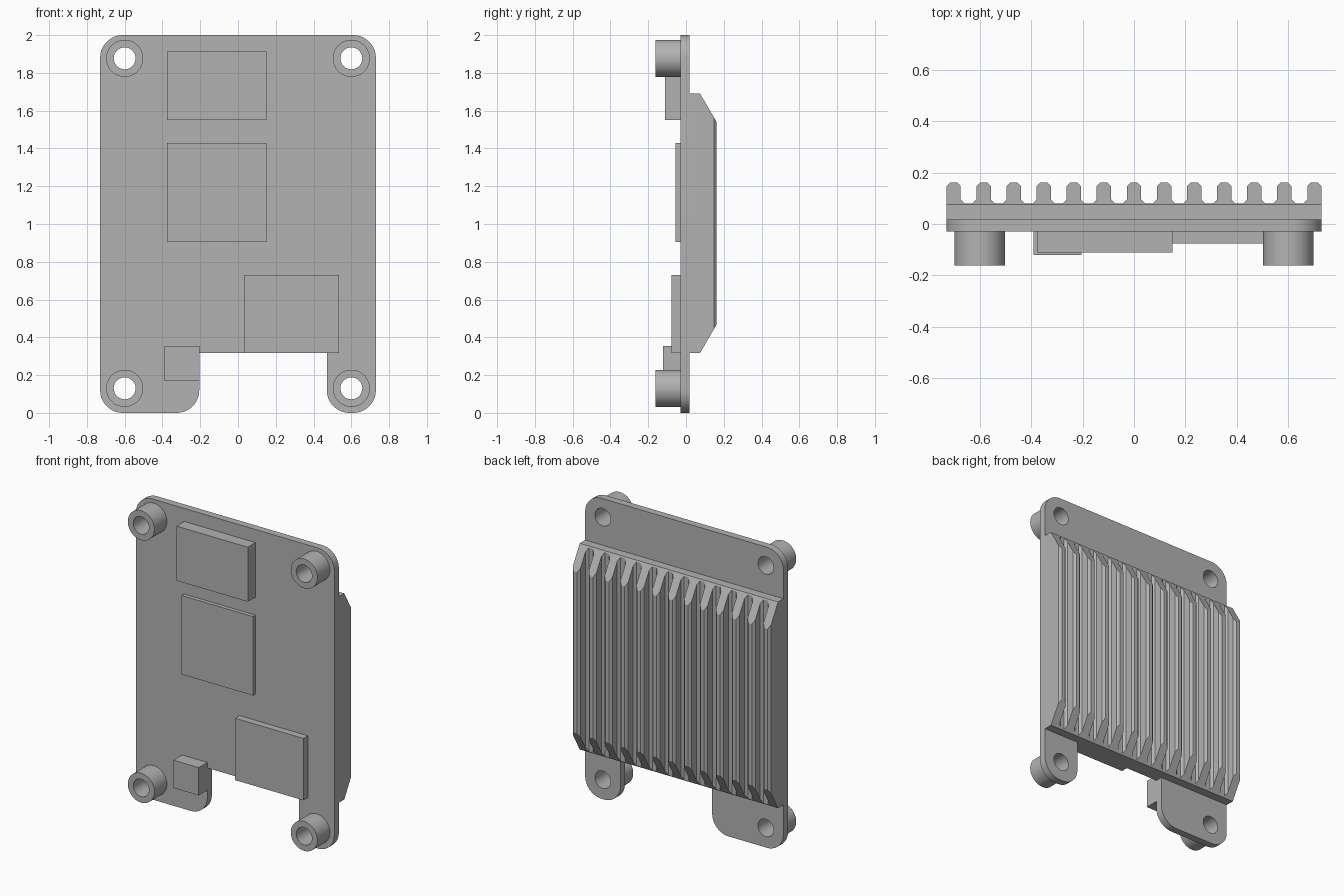
import bpy
import bmesh
from math import cos, sin, pi
from mathutils import Vector

cube = bpy.data.objects.get("Cube")
if cube:
    bpy.data.objects.remove(cube, do_unlink=True)

grey = bpy.data.materials.new("plain grey")
grey.use_nodes = True
GREY = (0.45, 0.45, 0.45, 1)
grey.diffuse_color = GREY
grey.node_tree.nodes["Principled BSDF"].inputs["Base Color"].default_value = GREY

FRONT, BACK = -0.03, 0.018      # plate faces along y
HALF, DEPTH = 0.73, 0.162       # half width, furthest reach along y
HOLES = [(x, z) for x in (-0.6, 0.6) for z in (0.13, 1.877)]


def finish(obj, bm):
    """Clean the mesh, store it and give it the material."""
    bmesh.ops.remove_doubles(bm, verts=bm.verts[:], dist=1e-5)
    bmesh.ops.recalc_face_normals(bm, faces=bm.faces[:])
    bm.to_mesh(obj.data)
    bm.free()
    obj.data.materials.clear()
    obj.data.materials.append(grey)


def new_object(name):
    obj = bpy.data.objects.new(name, bpy.data.meshes.new(name))
    bpy.context.collection.objects.link(obj)
    return obj


def circle(cx, cz, r, n=48):
    return [(cx + r * cos(2 * pi * i / n), cz + r * sin(2 * pi * i / n)) for i in range(n)]


def rounded(corners, steps=10):
    """Outline with a quarter-circle fillet at each square corner (x, z, radius)."""
    pts = []
    for i, (x, z, r) in enumerate(corners):
        p = Vector((x, z))
        if not r:
            pts.append(p)
            continue
        u = (Vector(corners[i - 1][:2]) - p).normalized()
        v = (Vector(corners[(i + 1) % len(corners)][:2]) - p).normalized()
        for k in range(steps + 1):
            t = pi / 2 * k / steps
            pts.append(p + r * (u + v) - r * (v * cos(t) + u * sin(t)))
    return pts


def extrude_outline(name, loops, y0, y1):
    """Fill outlines drawn in x and z (inner loops are holes) and extrude along y."""
    curve = bpy.data.curves.new(name, "CURVE")
    curve.dimensions = "2D"
    curve.fill_mode = "BOTH"
    curve.extrude = (y1 - y0) / 2
    for loop in loops:
        spline = curve.splines.new("POLY")
        spline.points.add(len(loop) - 1)
        for point, (x, z) in zip(spline.points, loop):
            point.co = (x, z, 0, 1)
        spline.use_cyclic_u = True
    temp = bpy.data.objects.new(name + " outline", curve)
    bpy.context.collection.objects.link(temp)
    bpy.context.view_layer.update()
    bm = bmesh.new()
    bm.from_mesh(temp.to_mesh())
    temp.to_mesh_clear()
    bpy.data.objects.remove(temp)
    bpy.data.curves.remove(curve)
    for v in bm.verts:
        x, z, d = v.co
        v.co = (x, (y0 + y1) / 2 - d, z)
    obj = new_object(name)
    finish(obj, bm)
    bpy.ops.object.select_all(action="DESELECT")
    bpy.context.view_layer.objects.active = obj
    obj.select_set(True)
    bpy.ops.object.shade_smooth_by_angle()


# Mounting plate with a bottom notch and four screw holes
R = 0.12
NOTCH_L, NOTCH_R, NOTCH_Z = -0.205, 0.47, 0.318
outline = rounded([
    (-HALF, 0, R), (NOTCH_L, 0, R), (NOTCH_L, NOTCH_Z, 0), (NOTCH_R, NOTCH_Z, 0),
    (NOTCH_R, 0, R), (HALF, 0, R), (HALF, 2, R), (-HALF, 2, R)])
extrude_outline("mounting_plate", [outline] + [circle(x, z, 0.058) for x, z in HOLES],
                FRONT, BACK)

# Hollow standoffs on the front
for i, (x, z) in enumerate(HOLES):
    extrude_outline(f"standoff_{i + 1}", [circle(x, z, 0.098), circle(x, z, 0.058)],
                    -DEPTH, FRONT)

# Contact pads on the front: x range, z range, front y
PADS = {
    "upper_pad": (-0.375, 0.15, 1.55, 1.913, -0.111),
    "middle_pad": (-0.375, 0.15, 0.905, 1.43, -0.056),
    "lower_pad": (0.032, 0.535, NOTCH_Z, 0.73, -0.076),
    "corner_pad": (-0.39, NOTCH_L, 0.17, 0.355, -0.121),
}
for name, (x0, x1, z0, z1, y) in PADS.items():
    bm = bmesh.new()
    bmesh.ops.create_cube(bm, size=1)
    bmesh.ops.scale(bm, vec=(x1 - x0, FRONT - y, z1 - z0), verts=bm.verts[:])
    bmesh.ops.translate(bm, vec=((x0 + x1) / 2, (FRONT + y) / 2, (z0 + z1) / 2),
                        verts=bm.verts[:])
    finish(new_object(name), bm)

# Finned heat sink on the back: comb section extruded upwards
FINS, W, BEVEL, FLOOR = 13, 0.028, 0.015, 0.08
BOTTOM, TOP = NOTCH_Z, 1.69
pitch = 2 * (HALF - W) / (FINS - 1)
section = [(-HALF, BACK)]
for i in range(FINS):
    c = -HALF + W + i * pitch
    if i:
        section += [(c - W - BEVEL, FLOOR), (c - W, FLOOR + BEVEL)]
    section += [(c - W, DEPTH - BEVEL), (c - W + BEVEL, DEPTH),
                (c + W - BEVEL, DEPTH), (c + W, DEPTH - BEVEL)]
    if i < FINS - 1:
        section += [(c + W, FLOOR + BEVEL), (c + W + BEVEL, FLOOR)]
section.append((HALF, BACK))

bm = bmesh.new()
base = bm.faces.new([bm.verts.new((x, y, BOTTOM)) for x, y in section])
side = bmesh.ops.extrude_face_region(bm, geom=[base])
bmesh.ops.translate(bm, vec=(0, 0, TOP - BOTTOM),
                    verts=[g for g in side["geom"] if isinstance(g, bmesh.types.BMVert)])
bmesh.ops.recalc_face_normals(bm, faces=bm.faces[:])

# Slope the fin ends back at the top and bottom
for z, sign in ((TOP, 1), (BOTTOM, -1)):
    cut = bmesh.ops.bisect_plane(
        bm, geom=bm.verts[:] + bm.edges[:] + bm.faces[:], dist=1e-6,
        plane_co=(0, 0.075, z), plane_no=(0, 0.15, sign * 0.087), clear_outer=True)
    rim = [g for g in cut["geom_cut"] if isinstance(g, bmesh.types.BMEdge)]
    bmesh.ops.holes_fill(bm, edges=rim, sides=0)
finish(new_object("heat_sink"), bm)
